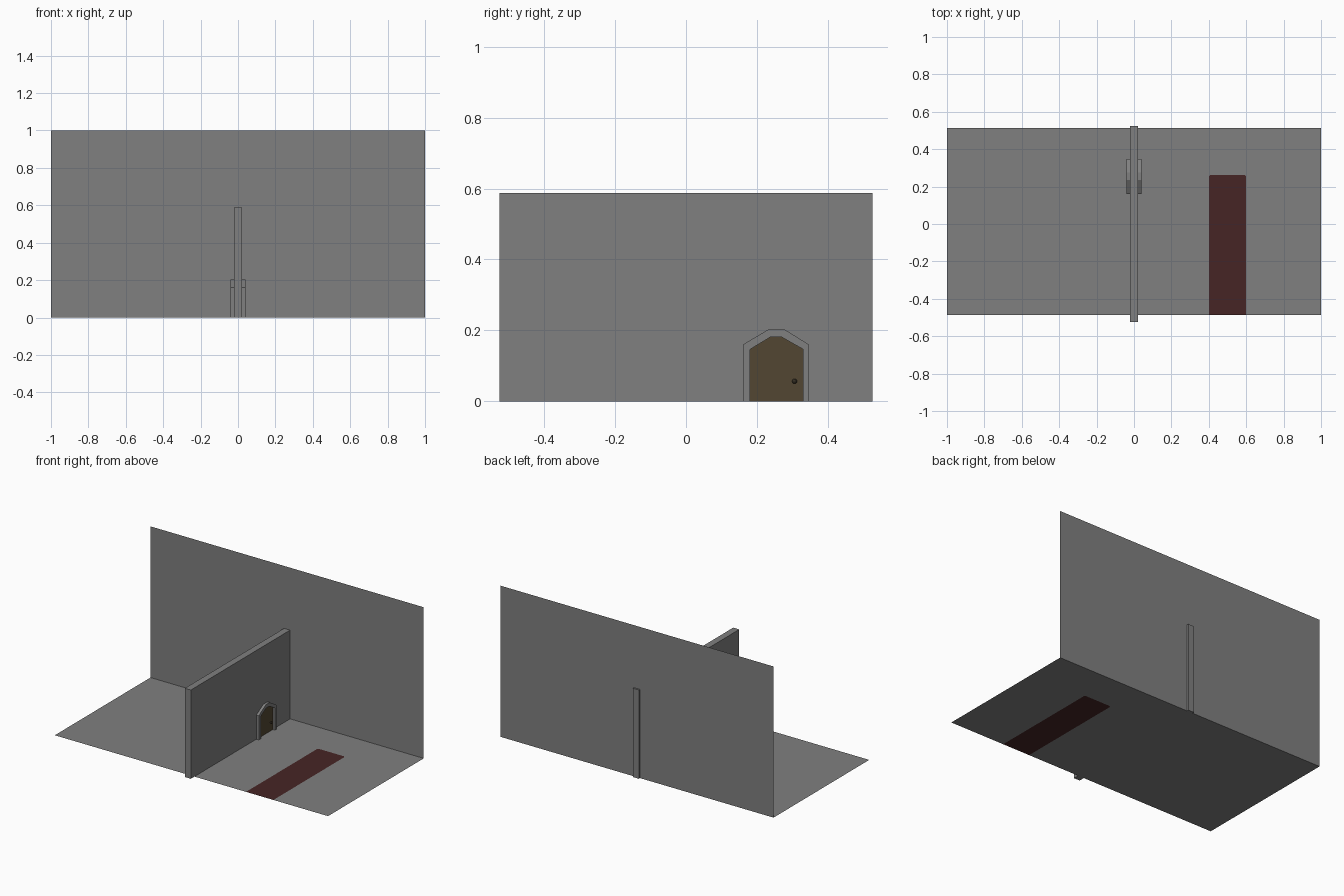
import bpy, bmesh
from mathutils import Matrix

if "Cube" in bpy.data.objects:
    bpy.data.objects.remove(bpy.data.objects["Cube"])


def material(name, rgb):
    m = bpy.data.materials.new(name)
    m.diffuse_color = (*rgb, 1)
    m.use_nodes = True
    m.node_tree.nodes["Principled BSDF"].inputs["Base Color"].default_value = m.diffuse_color
    return m


STONE = material("grey stone", (0.215, 0.215, 0.215))
CARPET = material("dark red carpet", (0.062, 0.018, 0.018))
WOOD = material("brown wood", (0.085, 0.062, 0.032))
IRON = material("dark iron", (0.035, 0.028, 0.018))


def finish(name, bm, mat):
    bmesh.ops.recalc_face_normals(bm, faces=bm.faces)
    me = bpy.data.meshes.new(name)
    bm.to_mesh(me)
    bm.free()
    me.materials.append(mat)
    ob = bpy.data.objects.new(name, me)
    bpy.context.collection.objects.link(ob)
    return ob


def sheet(name, points, mat):
    bm = bmesh.new()
    bm.faces.new([bm.verts.new(p) for p in points])
    return finish(name, bm, mat)


def slab(name, outline, half, mat):
    """Extrude a (y, z) outline through the divider from -half to +half in x."""
    bm = bmesh.new()
    face = bm.faces.new([bm.verts.new((-half, y, z)) for y, z in outline])
    moved = bmesh.ops.extrude_face_region(bm, geom=[face], use_keep_orig=True)
    bmesh.ops.translate(bm, vec=(2 * half, 0, 0),
                        verts=[v for v in moved["geom"] if isinstance(v, bmesh.types.BMVert)])
    return finish(name, bm, mat)


FRONT, BACK = -0.487, 0.513

# Carpet strip lying in the plane of the floor, with clipped far corners
strip = [(0.4, FRONT), (0.4, 0.255), (0.408, 0.263), (0.592, 0.263), (0.6, 0.255), (0.6, FRONT)]
sheet("carpet", [(x, y, 0) for x, y in reversed(strip)], CARPET)

# Floor sheet wrapping around the carpet
rim = [(1, FRONT), (1, BACK), (-1, BACK), (-1, FRONT)]
floor = sheet("floor", [(x, y, 0) for x, y in rim + strip], STONE)
if floor.data.polygons[0].normal.z < 0:
    floor.data.flip_normals()

# Back wall sheet
sheet("back_wall", [(-1, BACK, 0), (1, BACK, 0), (1, BACK, 1), (-1, BACK, 1)], STONE)

# Thick dividing wall
slab("dividing_wall", [(-0.525, 0), (0.525, 0), (0.525, 0.587), (-0.525, 0.587)], 0.022, STONE)

# Arched door and its surround, showing on both faces of the divider
outer = [(0.16, 0), (0.16, 0.16), (0.234, 0.204), (0.276, 0.204), (0.347, 0.16), (0.347, 0)]
inner = [(0.181, 0), (0.181, 0.147), (0.237, 0.181), (0.27, 0.181), (0.33, 0.147), (0.33, 0)]
slab("door_surround", outer + inner[::-1], 0.04, STONE)
slab("door", inner, 0.0245, WOOD)

# Round knobs, one on each side
for side in (-1, 1):
    bm = bmesh.new()
    bmesh.ops.create_uvsphere(bm, u_segments=12, v_segments=8, radius=0.007,
                              matrix=Matrix.Translation((side * 0.028, 0.306, 0.057)))
    finish("door_knob_" + ("left" if side < 0 else "right"), bm, IRON)
